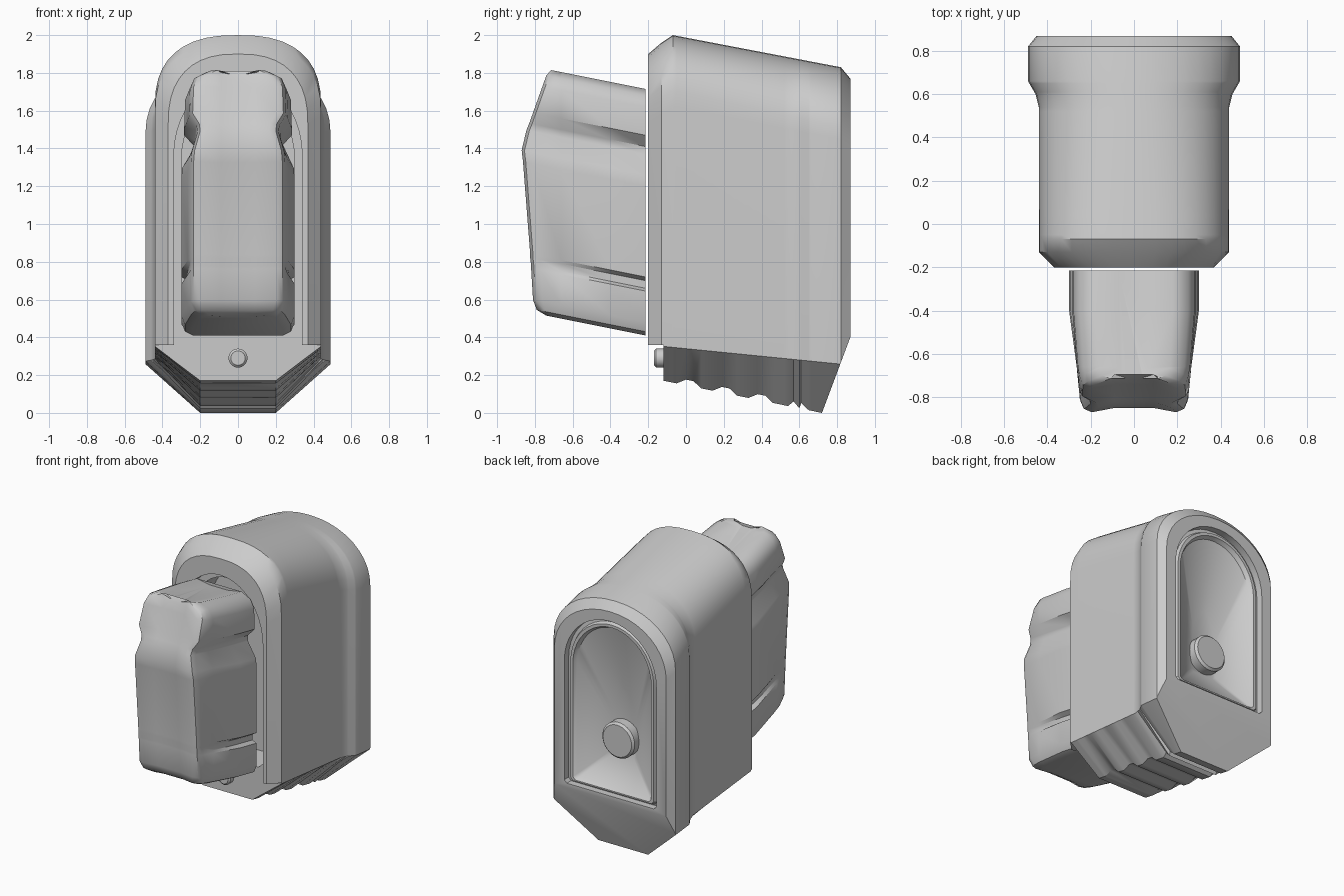
import bpy, bmesh, math
from mathutils import Vector

cube = bpy.data.objects.get("Cube")
if cube:
    bpy.data.objects.remove(cube, do_unlink=True)

grey = bpy.data.materials.new("light grey")
grey.use_nodes = True
grey.diffuse_color = (0.6, 0.6, 0.6, 1)
grey.node_tree.nodes["Principled BSDF"].inputs["Base Color"].default_value = (0.6, 0.6, 0.6, 1)


def make(name, bm):
    bmesh.ops.recalc_face_normals(bm, faces=bm.faces)
    mesh = bpy.data.meshes.new(name)
    bm.to_mesh(mesh)
    bm.free()
    mesh.materials.append(grey)
    ob = bpy.data.objects.new(name, mesh)
    bpy.context.collection.objects.link(ob)
    return ob


def activate(ob):
    bpy.ops.object.select_all(action='DESELECT')
    ob.select_set(True)
    bpy.context.view_layer.objects.active = ob


def smooth(ob, angle=35):
    activate(ob)
    bpy.ops.object.shade_smooth_by_angle(angle=math.radians(angle))


def loft(rings, caps=(True, True)):
    bm = bmesh.new()
    loops = [[bm.verts.new(p) for p in ring] for ring in rings]
    n = len(loops[0])
    for a, b in zip(loops, loops[1:]):
        for i in range(n):
            j = (i + 1) % n
            bm.faces.new((a[i], a[j], b[j], b[i]))
    if caps[0]:
        bm.faces.new(loops[0])
    if caps[1]:
        bm.faces.new(loops[-1])
    return bm


def arch(w, top, rise, power=2.0, n=20):
    # Rounded top from +x over to -x, as (x, z) pairs
    pts = []
    for i in range(n + 1):
        c, s = math.cos(math.pi * i / n), math.sin(math.pi * i / n)
        x = math.copysign(abs(c) ** (2 / power), c) * w
        pts.append((x, top - rise + rise * max(s, 0) ** (2 / power)))
    return pts


def window(y, w, top, bottom, rise, corner=0.05):
    # Arched opening with clipped lower corners
    pts = arch(w, top, rise)
    pts += [(-w, bottom + corner), (-w + corner, bottom), (w - corner, bottom), (w, bottom + corner)]
    return [(x, y, z) for x, z in pts]


def cut(ob, bm):
    cutter = make("cutter", bm)
    cutter.hide_render = True
    mod = ob.modifiers.new("cut", 'BOOLEAN')
    mod.object = cutter
    mod.solver = 'EXACT'
    activate(ob)
    bpy.ops.object.modifier_apply(modifier=mod.name)
    bpy.data.objects.remove(cutter, do_unlink=True)


def rod(name, r, y0, y1, z, bevel):
    rings = [(r, y0), (r, y1 - math.copysign(bevel, y1 - y0)), (r - bevel, y1)]
    ob = make(name, loft([[(q * math.cos(a), y, z + q * math.sin(a))
                           for a in [math.tau * k / 32 for k in range(32)]] for q, y in rings]))
    smooth(ob)


# Housing: arched sections swept back, dropping towards the rear
def ramp(y, keys):
    for (a, u), (b, v) in zip(keys, keys[1:]):
        if y <= b:
            return u + (v - u) * (y - a) / (b - a)
    return keys[-1][1]


widths = [(-0.2, 0.37), (-0.13, 0.44), (0.54, 0.44), (0.6, 0.455), (0.66, 0.49), (0.82, 0.49), (0.87, 0.45)]
tops = [(-0.2, 1.9), (-0.13, 1.96), (-0.07, 2.0), (0.82, 1.83), (0.87, 1.77)]
lifts = {y: 0 for y, _ in widths + tops}
for k in range(4):
    start = -0.05 + 0.19 * k
    for step, lift in ((0, 0), (0.05, 0.03), (0.09, 0.03), (0.13, 0)):
        lifts[round(start + step, 3)] = lift
sections = []
for y in sorted(lifts):
    w, top = ramp(y, widths), ramp(y, tops)
    side = 0.36 - 0.1 * (y + 0.2)
    base = 0.146 - 0.203 * y + lifts[y]
    pts = arch(w, top, 0.38, 2.5 - 0.5 * max(0, min(1, y)))
    pts += [(-w, side), (-0.2, base), (0.2, base), (w, side)]
    sections.append([(x, y, z) for x, z in pts])
bm = loft(sections)
# Slanted lower rear face
bmesh.ops.bisect_plane(bm, geom=bm.verts[:] + bm.edges[:] + bm.faces[:], plane_co=(0, 0.72, 0),
                       plane_no=Vector((0, 0.4, -0.15)), clear_outer=True)
bmesh.ops.holes_fill(bm, edges=[e for e in bm.edges if e.is_boundary])
housing = make("housing", bm)

# Front opening, lower step, inner cavity and rear window
cut(housing, loft([window(y, 0.34, 1.78, -0.2, 0.42) for y in (-0.4, -0.12)]))
step = bmesh.new()
bmesh.ops.create_cube(step, size=1)
for v in step.verts:
    v.co = Vector((v.co.x * 2, -0.37 + v.co.y * 0.5, -0.14 + v.co.z))
cut(housing, step)
cut(housing, loft([window(y, 0.3, 1.73, 0.42, 0.4) for y in (-0.4, 0.1)]))
cut(housing, loft([window(y, 0.37, 1.7, 0.43, 0.38, 0.02) for y in (0.68, 1.0)]))
smooth(housing)

# Sunken rear panel with its raised inner rim and round plug
panel = make("rear_panel", loft([
    window(0.82, 0.372, 1.702, 0.428, 0.38, 0.02),
    window(0.825, 0.345, 1.675, 0.44, 0.36, 0.02),
    window(0.85, 0.335, 1.665, 0.45, 0.35, 0.02),
    window(0.85, 0.315, 1.645, 0.46, 0.34, 0.02),
    window(0.82, 0.3, 1.63, 0.475, 0.33, 0.02),
    window(0.71, 0.1, 1.15, 0.66, 0.3, 0.02)], caps=(False, True)))
# Keep the panel's visible side facing the rear
bm = bmesh.new()
bm.from_mesh(panel.data)
if max(bm.faces, key=lambda f: len(f.verts)).normal.y < 0:
    bmesh.ops.reverse_faces(bm, faces=bm.faces)
bm.to_mesh(panel.data)
bm.free()
smooth(panel, 40)
rod("rear_plug", 0.13, 0.68, 0.79, 0.8, 0.015)
rod("front_button", 0.05, -0.1, -0.17, 0.29, 0.012)

# Front block: levels of (rear height, front y, rear half width, front half width)
levels = [(0.41, -0.74, 0.24, 0.2), (0.43, -0.79, 0.28, 0.235), (0.48, -0.81, 0.3, 0.25),
          (0.645, -0.82, 0.3, 0.25), (0.66, -0.82, 0.268, 0.25), (0.7, -0.825, 0.268, 0.25),
          (0.72, -0.825, 0.3, 0.25), (1.2, -0.863, 0.3, 0.25), (1.26, -0.87, 0.295, 0.245),
          (1.37, -0.845, 0.23, 0.215), (1.41, -0.83, 0.23, 0.22), (1.47, -0.81, 0.285, 0.255),
          (1.62, -0.76, 0.28, 0.25), (1.68, -0.74, 0.25, 0.225), (1.715, -0.715, 0.18, 0.16)]
rings = []
for z, front, wr, wf in levels:
    half = [(wr, -0.215), (wr, -0.4), (wf + (wr - wf) * 0.3, -0.66), (wf, front + 0.05),
            (wf - 0.015, front + 0.015), (wf - 0.05, front), (0.09, front + 0.02)]
    ring = half + [(-x, y) for x, y in reversed(half)]
    rings.append([(x, y, z - 0.2 * (y + 0.215)) for x, y in ring])
# Shallow trough along the crown
rings.append([(x * 0.4, y, z - 0.02) for x, y, z in rings[-1]])
smooth(make("front_block", loft(rings)), 40)
